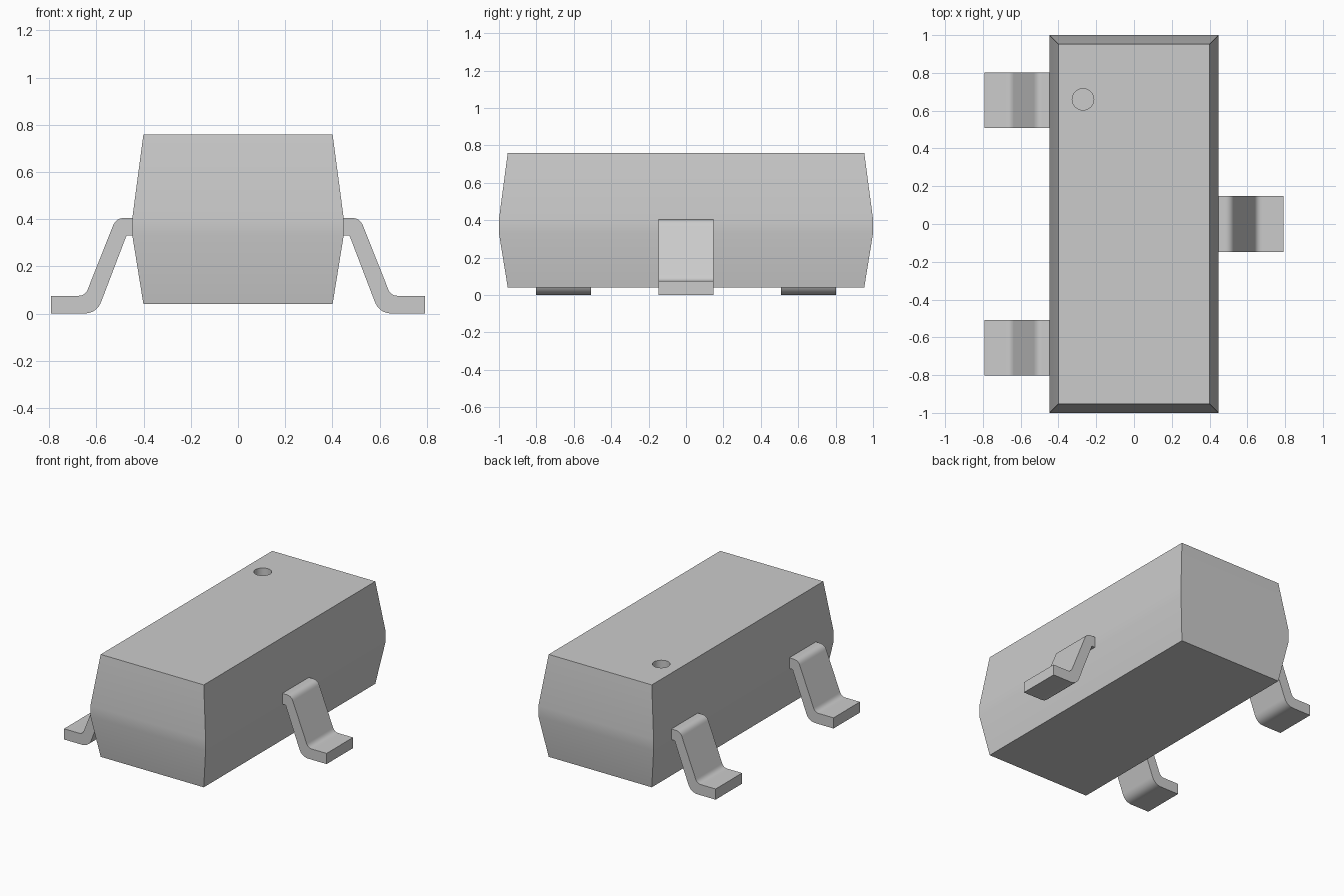
import bpy, bmesh
from mathutils import Vector

cube = bpy.data.objects.get("Cube")
if cube:
    bpy.data.objects.remove(cube, do_unlink=True)

# Single grey for every part
grey = bpy.data.materials.new("light_grey")
grey.use_nodes = True
GREY = (0.6, 0.6, 0.6, 1)
grey.diffuse_color = GREY
grey.node_tree.nodes["Principled BSDF"].inputs["Base Color"].default_value = GREY


def add_object(name, bm):
    bmesh.ops.recalc_face_normals(bm, faces=bm.faces)
    mesh = bpy.data.meshes.new(name)
    bm.to_mesh(mesh)
    bm.free()
    mesh.materials.append(grey)
    obj = bpy.data.objects.new(name, mesh)
    bpy.context.collection.objects.link(obj)
    return obj


def activate(obj):
    bpy.ops.object.select_all(action='DESELECT')
    obj.select_set(True)
    bpy.context.view_layer.objects.active = obj


def smooth(obj):
    activate(obj)
    bpy.ops.object.shade_smooth_by_angle(angle=0.6)


# Body: rectangular rings drafted away from a waist band, rims rounded
TOP, BOTTOM = 0.76, 0.04
bm = bmesh.new()
rings = []
for z, inset in ((BOTTOM, 0.047), (0.33, 0), (0.405, 0), (TOP, 0.047)):
    hx, hy = 0.448 - inset, 1 - inset
    rings.append([bm.verts.new((sx * hx, sy * hy, z))
                  for sx, sy in ((-1, -1), (1, -1), (1, 1), (-1, 1))])
for low, high in zip(rings, rings[1:]):
    for i in range(4):
        j = (i + 1) % 4
        bm.faces.new((low[i], low[j], high[j], high[i]))
bm.faces.new(rings[0][::-1])
bm.faces.new(rings[-1])
rims = [e for e in bm.edges
        if all(v.co.z == TOP for v in e.verts) or all(v.co.z == BOTTOM for v in e.verts)]
bmesh.ops.bevel(bm, geom=rims, offset=0.016, segments=4, profile=0.5, affect='EDGES')
body = add_object("body", bm)

# Round marker dimple sunk into the top
bpy.ops.mesh.primitive_cylinder_add(vertices=40, radius=0.057, depth=0.16,
                                    location=(-0.27, 0.66, TOP))
cutter = bpy.context.object
cutter.name = "dimple_cutter"
cutter.hide_render = True
cutter.data.materials.append(grey)
cut = body.modifiers.new("dimple", 'BOOLEAN')
cut.operation = 'DIFFERENCE'
cut.solver = 'EXACT'
cut.object = cutter
activate(body)
bpy.ops.object.modifier_apply(modifier=cut.name)
bpy.data.objects.remove(cutter, do_unlink=True)
smooth(body)

# Gull-wing lead: profile corners (x, z, rounding length)
LEAD = ((0.43, 0.405, 0), (0.517, 0.405, 0.035), (0.648, 0.075, 0.03), (0.792, 0.075, 0),
        (0.792, 0, 0), (0.599, 0, 0.055), (0.473, 0.33, 0.006), (0.43, 0.33, 0))


def rounded(corners, steps=8):
    points = []
    for i, (x, z, length) in enumerate(corners):
        p = Vector((x, z))
        if not length:
            points.append(p)
            continue
        a = p + (Vector(corners[i - 1][:2]) - p).normalized() * length
        b = p + (Vector(corners[(i + 1) % len(corners)][:2]) - p).normalized() * length
        for k in range(steps + 1):
            t = k / steps
            points.append(a * (1 - t) ** 2 + p * 2 * t * (1 - t) + b * t * t)
    return points


def add_lead(name, side, y, width=0.294):
    bm = bmesh.new()
    face = bm.faces.new([bm.verts.new((side * p.x, y - width / 2, p.y))
                         for p in rounded(LEAD)])
    swept = bmesh.ops.extrude_face_region(bm, geom=[face])
    moved = [g for g in swept["geom"] if isinstance(g, bmesh.types.BMVert)]
    bmesh.ops.translate(bm, verts=moved, vec=(0, width, 0))
    # Extruding may drop the starting cap
    bmesh.ops.holes_fill(bm, edges=[e for e in bm.edges if e.is_boundary], sides=0)
    smooth(add_object(name, bm))


add_lead("left_lead", 1, 0)
add_lead("right_back_lead", -1, 0.655)
add_lead("right_front_lead", -1, -0.655)
